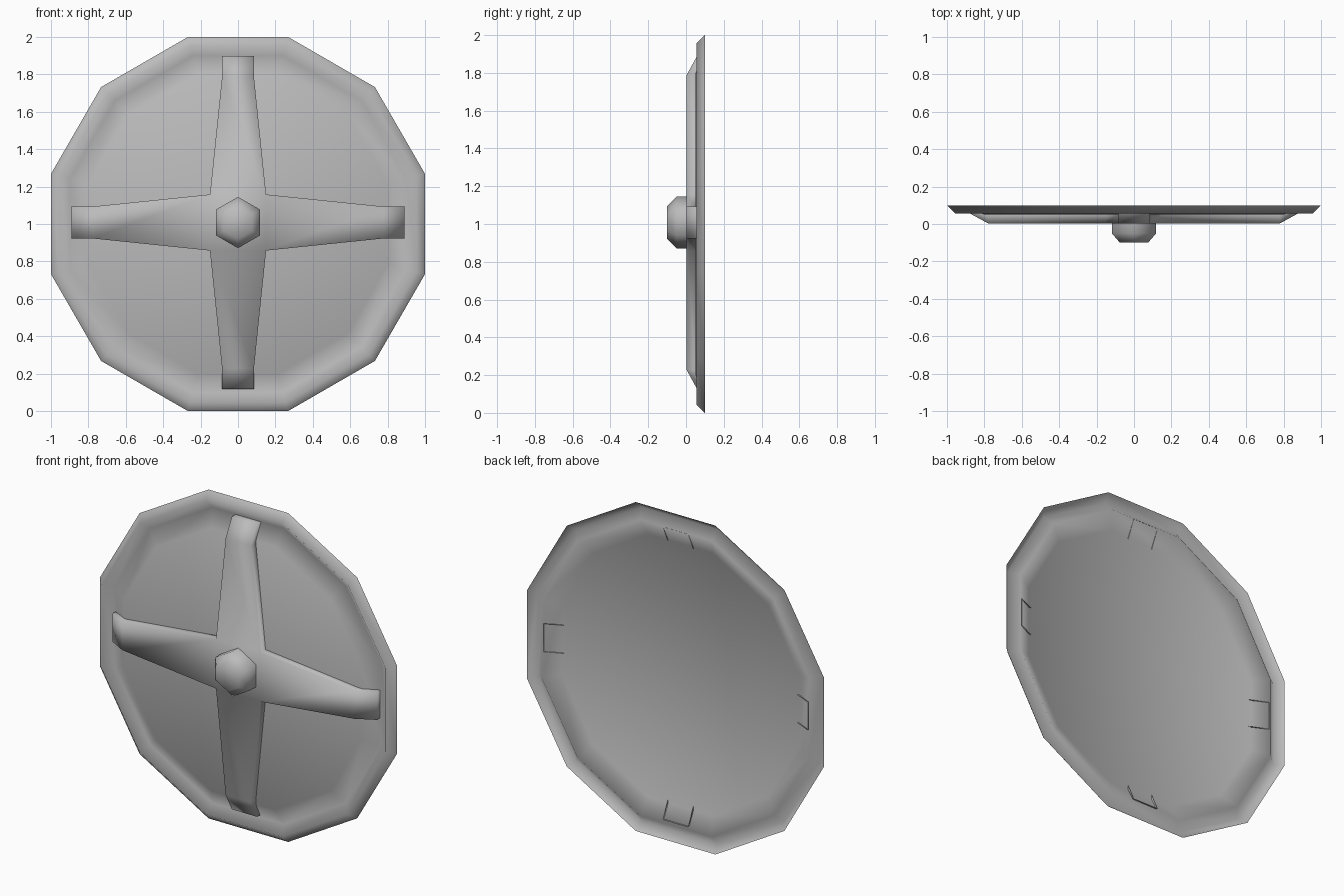
import bpy, bmesh
from math import sin, cos, pi, radians

cube = bpy.data.objects.get("Cube")
if cube:
    bpy.data.objects.remove(cube)

steel = bpy.data.materials.new("grey_steel")
grey = (0.5, 0.5, 0.5, 1)
steel.diffuse_color = grey
steel.use_nodes = True
steel.node_tree.nodes["Principled BSDF"].inputs["Base Color"].default_value = grey


def finish(name, bm):
    mesh = bpy.data.meshes.new(name)
    bm.to_mesh(mesh)
    bm.free()
    mesh.materials.append(steel)
    mesh.shade_smooth()
    obj = bpy.data.objects.new(name, mesh)
    bpy.context.collection.objects.link(obj)
    return obj


def lathe(name, profile, sides, turn, center_z, cap_last=True):
    """Stack polygon rings of (radius, y), bridge them and close the last."""
    bm = bmesh.new()
    rings = []
    for radius, y in profile:
        angles = [turn + 2 * pi * i / sides for i in range(sides)]
        rings.append([bm.verts.new((radius * cos(a), y, center_z + radius * sin(a)))
                      for a in angles])
    for a, b in zip(rings, rings[1:]):
        for i in range(sides):
            j = (i + 1) % sides
            bm.faces.new((a[i], a[j], b[j], b[i]))
    if cap_last:
        bm.faces.new(rings[-1])
    bmesh.ops.recalc_face_normals(bm, faces=bm.faces)
    if sum(f.normal.y * f.calc_area() for f in bm.faces) > 0:
        bmesh.ops.reverse_faces(bm, faces=bm.faces)
    return finish(name, bm)


# Thin twelve-sided dish with a folded ridge around its rim
to_corner = 1 / cos(pi / 12)
dish = [(1.0, 0.1), (0.955, 0.055), (0.9, 0.1), (0.8, 0.05)]
lathe("shield_plate", [(r * to_corner, y) for r, y in dish], 12, radians(15), 1.0)

# Four-armed brace: front surface and side walls reaching the plate
mid_z = 1.008
bm = bmesh.new()
stations = [(0.15, 0.15, 0.003, 0.05), (0.78, 0.085, 0.003, 0.05), (0.89, 0.085, 0.063, 0.1)]
for k in range(4):
    c, s = round(cos(k * pi / 2)), round(sin(k * pi / 2))

    def point(along, across, y):
        return bm.verts.new((along * c - across * s, y, mid_z + along * s + across * c))

    rows = [[point(r, -w, back), point(r, -w, front), point(r, w, front), point(r, w, back)]
            for r, w, front, back in stations]
    for a, b in zip(rows, rows[1:]):
        for i in range(3):
            bm.faces.new((a[i], b[i], b[i + 1], a[i + 1]))
    bm.faces.new(rows[-1])
bmesh.ops.remove_doubles(bm, verts=bm.verts, dist=0.001)
inner = [v for v in bm.verts if abs(v.co.x) < 0.16 and abs(v.co.z - mid_z) < 0.16 and v.co.y < 0.02]
bmesh.ops.contextual_create(bm, geom=inner)
bmesh.ops.recalc_face_normals(bm, faces=bm.faces)
if sum(f.normal.y * f.calc_area() for f in bm.faces) > 0:
    bmesh.ops.reverse_faces(bm, faces=bm.faces)
finish("cross_brace", bm)

# Bevelled hexagonal boss
lathe("center_boss", [(0.137, 0.05), (0.137, -0.05), (0.087, -0.1)], 6, pi / 6, mid_z)
